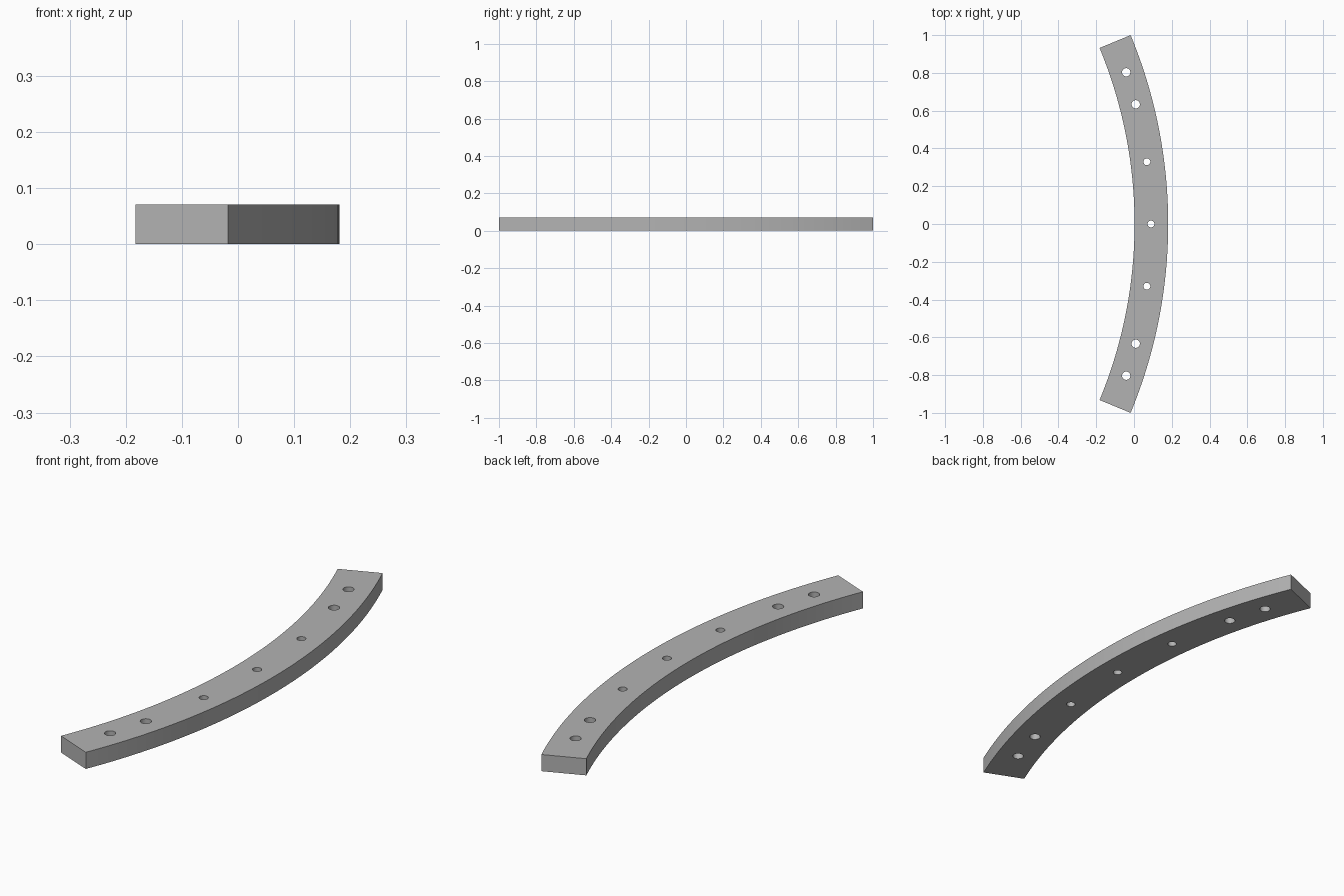
import bpy
import bmesh
from math import sin, cos, radians

if "Cube" in bpy.data.objects:
    bpy.data.objects.remove(bpy.data.objects["Cube"])

OUTER = 2.613
INNER = 2.435
BOLT_RADIUS = 2.522
HALF_ANGLE = 22.5
CENTRE_X = 0.181 - OUTER
HEIGHT = 0.071
SEGMENTS = 48


def polar(radius, degrees, z=0.0):
    a = radians(degrees)
    return (CENTRE_X + radius * cos(a), radius * sin(a), z)


def make_object(name, bm):
    bmesh.ops.recalc_face_normals(bm, faces=bm.faces)
    mesh = bpy.data.meshes.new(name)
    bm.to_mesh(mesh)
    bm.free()
    obj = bpy.data.objects.new(name, mesh)
    bpy.context.collection.objects.link(obj)
    return obj


# Material
grey = bpy.data.materials.new("plain grey")
grey.use_nodes = True
colour = (0.45, 0.45, 0.45, 1)
grey.diffuse_color = colour
grey.node_tree.nodes["Principled BSDF"].inputs["Base Color"].default_value = colour

# Curved bar: arc outline extruded upwards
bm = bmesh.new()
angles = [HALF_ANGLE * (2 * i / SEGMENTS - 1) for i in range(SEGMENTS + 1)]
outline = [polar(OUTER, a) for a in angles] + [polar(INNER, a) for a in reversed(angles)]
base = bm.faces.new([bm.verts.new(p) for p in outline])
top = bmesh.ops.extrude_face_region(bm, geom=[base])["geom"]
bmesh.ops.translate(bm, vec=(0, 0, HEIGHT),
                    verts=[g for g in top if isinstance(g, bmesh.types.BMVert)])
bar = make_object("curved_bar", bm)
bar.data.materials.append(grey)

# Through holes: (angle, radius), mirrored about the middle
holes = [(0, 0.018)]
for angle, radius in [(7.5, 0.018), (14.55, 0.022), (18.57, 0.022)]:
    holes += [(angle, radius), (-angle, radius)]

bm = bmesh.new()
for angle, radius in holes:
    made = bmesh.ops.create_cone(bm, cap_ends=True, segments=32, radius1=radius,
                                 radius2=radius, depth=HEIGHT * 3)
    bmesh.ops.translate(bm, verts=made["verts"], vec=polar(BOLT_RADIUS, angle, HEIGHT / 2))
cutter = make_object("hole_cutter", bm)
cutter.data.materials.append(grey)
cutter.hide_render = True

cut = bar.modifiers.new("holes", "BOOLEAN")
cut.operation = "DIFFERENCE"
cut.solver = "EXACT"
cut.object = cutter

bpy.ops.object.select_all(action="DESELECT")
bar.select_set(True)
bpy.context.view_layer.objects.active = bar
bpy.ops.object.modifier_apply(modifier=cut.name)
bpy.data.objects.remove(cutter)
bpy.ops.object.shade_smooth_by_angle(angle=radians(30))
